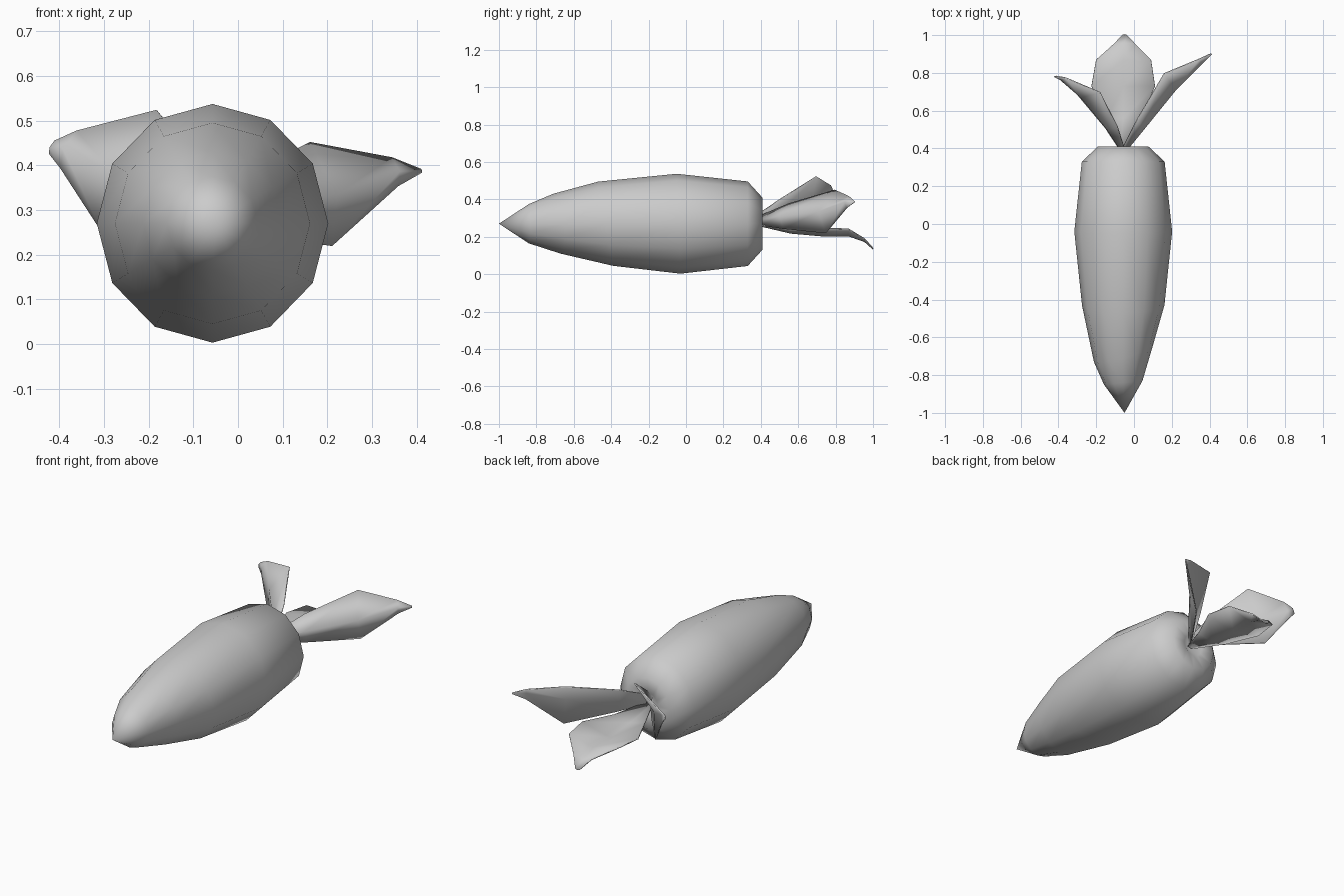
import bpy
import bmesh
from math import sin, cos, tau
from mathutils import Vector

cube = bpy.data.objects.get("Cube")
if cube:
    bpy.data.objects.remove(cube)

grey = bpy.data.materials.new("plain_grey")
grey.use_nodes = True
colour = (0.6, 0.6, 0.6, 1)
grey.diffuse_color = colour
grey.node_tree.nodes["Principled BSDF"].inputs["Base Color"].default_value = colour


def finish(bm, name):
    bmesh.ops.recalc_face_normals(bm, faces=bm.faces)
    mesh = bpy.data.meshes.new(name)
    bm.to_mesh(mesh)
    bm.free()
    mesh.materials.append(grey)
    mesh.shade_smooth()
    obj = bpy.data.objects.new(name, mesh)
    bpy.context.collection.objects.link(obj)
    return obj


# Tapered root: twelve-sided rings along y, some tilted a little
def build_root(name, rings, tip_y, pit_y, sides=12):
    bm = bmesh.new()
    axis_x, axis_z = -0.057, 0.27
    tip = bm.verts.new((-0.05, tip_y, axis_z))
    pit = bm.verts.new((axis_x, pit_y, axis_z))
    loops = []
    for y, radius, tilt_x, tilt_z in rings:
        loop = []
        for i in range(sides):
            c, s = cos(tau * i / sides), sin(tau * i / sides)
            loop.append(bm.verts.new((axis_x + radius * 0.97 * c,
                                      y + tilt_x * c + tilt_z * s,
                                      axis_z + radius * s)))
        loops.append(loop)
    for i in range(sides):
        j = (i + 1) % sides
        bm.faces.new((tip, loops[0][j], loops[0][i]))
        bm.faces.new((pit, loops[-1][i], loops[-1][j]))
        for a, b in zip(loops, loops[1:]):
            bm.faces.new((a[i], a[j], b[j], b[i]))
    return finish(bm, name)


# Cupped leaf: spine points with half widths, rims pushed along the cup direction
def build_leaf(name, spine, across, cup, depth):
    bm = bmesh.new()
    across, cup = Vector(across).normalized(), Vector(cup).normalized()
    rows = []
    for x, y, z, width in spine:
        mid = Vector((x, y, z))
        lift = cup * width * depth
        points = (mid - across * width + lift, mid, mid + across * width + lift)
        rows.append([bm.verts.new(p) for p in points])
    for a, b in zip(rows, rows[1:]):
        for k in range(2):
            bm.faces.new((a[k], a[k + 1], b[k + 1], b[k]))
    leaf = finish(bm, name)
    solid = leaf.modifiers.new("thickness", "SOLIDIFY")
    solid.thickness = 0.006
    solid.offset = 0
    return leaf


build_root("root", [
    (-0.84, 0.105, 0.01, 0),
    (-0.69, 0.16, 0.04, -0.02),
    (-0.43, 0.225, 0, -0.04),
    (-0.04, 0.267, 0, -0.01),
    (0.33, 0.226, 0, 0),
    (0.41, 0.138, 0, 0),
    (0.405, 0.06, 0, 0),
], -1, 0.37)

build_leaf("middle_leaf", [
    (-0.055, 0.39, 0.26, 0.02),
    (-0.055, 0.56, 0.22, 0.09),
    (-0.057, 0.73, 0.205, 0.168),
    (-0.055, 0.87, 0.205, 0.145),
    (-0.05, 0.955, 0.175, 0.055),
    (-0.05, 1, 0.135, 0.012),
], (1, 0, 0), (0, 0, 1), 0.25)

build_leaf("left_leaf", [
    (-0.04, 0.39, 0.29, 0.03),
    (0.05, 0.5, 0.31, 0.07),
    (0.22, 0.71, 0.335, 0.12),
    (0.36, 0.85, 0.385, 0.032),
    (0.41, 0.9, 0.387, 0.003),
], (-0.2, 0.2, 0.95), (-0.5, 0.87, 0), 0.6)

build_leaf("right_leaf", [
    (-0.07, 0.39, 0.3, 0.03),
    (-0.14, 0.5, 0.335, 0.08),
    (-0.28, 0.67, 0.385, 0.15),
    (-0.39, 0.765, 0.435, 0.045),
    (-0.42, 0.78, 0.44, 0.015),
], (0.4, 0.03, 0.915), (0.85, 0.5, 0), 0.3)
